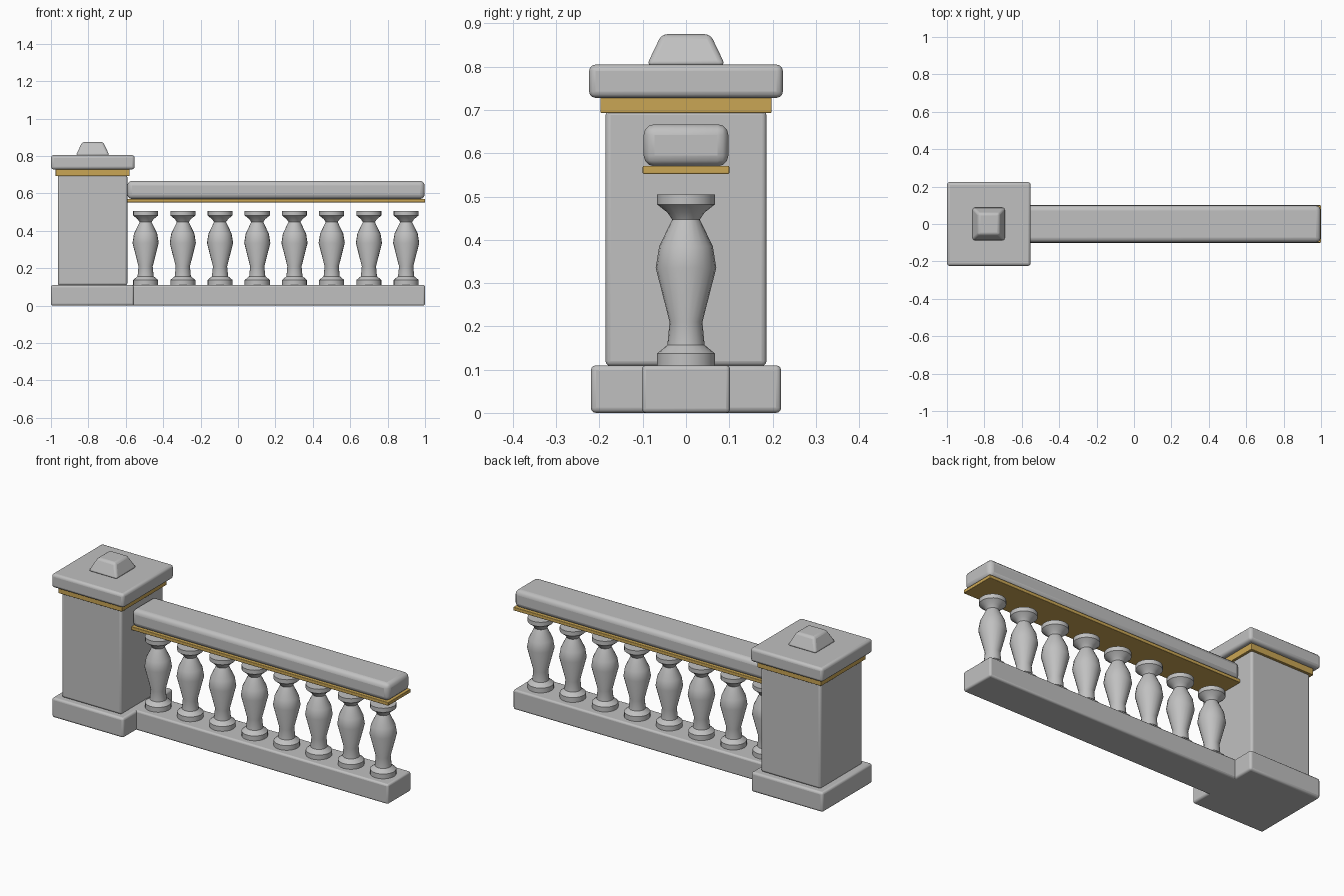
import bpy, bmesh, math

if "Cube" in bpy.data.objects:
    bpy.data.objects.remove(bpy.data.objects["Cube"])


def material(name, rgb):
    m = bpy.data.materials.new(name)
    m.diffuse_color = (*rgb, 1)
    m.use_nodes = True
    m.node_tree.nodes["Principled BSDF"].inputs["Base Color"].default_value = m.diffuse_color
    return m


stone = material("grey stone", (0.53, 0.53, 0.53))
gold = material("gold trim", (0.59, 0.38, 0.09))


def finish(name, bm, mat, bevel=0, segments=3):
    bmesh.ops.recalc_face_normals(bm, faces=bm.faces)
    mesh = bpy.data.meshes.new(name)
    bm.to_mesh(mesh)
    bm.free()
    ob = bpy.data.objects.new(name, mesh)
    bpy.context.collection.objects.link(ob)
    mesh.materials.append(mat)
    if bevel:
        mod = ob.modifiers.new("rounded edges", "BEVEL")
        mod.width, mod.segments = bevel, segments
    bpy.ops.object.select_all(action="DESELECT")
    ob.select_set(True)
    bpy.context.view_layer.objects.active = ob
    bpy.ops.object.shade_smooth_by_angle(angle=math.radians(35))
    return ob


def block(name, x0, x1, half_y, z0, z1, mat, bevel, top=1.0):
    """Box between two x and z limits; top scales the upper face."""
    bm = bmesh.new()
    bmesh.ops.create_cube(bm, size=1)
    for v in bm.verts:
        s = top if v.co.z > 0 else 1
        v.co = ((x0 + x1) / 2 + v.co.x * (x1 - x0) * s,
                v.co.y * 2 * half_y * s, z0 if v.co.z < 0 else z1)
    return finish(name, bm, mat, bevel)


# Post, from the ground up
block("post_plinth", -1.0, -0.556, 0.22, 0, 0.11, stone, 0.012)
block("post_shaft", -0.963, -0.592, 0.186, 0.108, 0.7, stone, 0.012)
block("post_trim", -0.975, -0.58, 0.198, 0.693, 0.73, gold, 0.003)
block("post_cap", -1.0, -0.553, 0.224, 0.728, 0.805, stone, 0.015)
block("post_finial", -0.867, -0.687, 0.091, 0.803, 0.875, stone, 0.012, top=0.62)

# Rails
block("bottom_rail", -0.59, 1.0, 0.102, 0, 0.11, stone, 0.01)
block("handrail_trim", -0.592, 1.0, 0.1, 0.552, 0.571, gold, 0.003)
block("handrail", -0.592, 0.998, 0.098, 0.57, 0.667, stone, 0.025)

# Turned balusters: (radius, height) profile spun round z
PROFILE = [(0.067, 0.108), (0.067, 0.137), (0.043, 0.157), (0.038, 0.21),
           (0.07, 0.335), (0.062, 0.385), (0.032, 0.447), (0.043, 0.463),
           (0.067, 0.482), (0.067, 0.505)]
SIDES = 20


def baluster(name, x):
    bm = bmesh.new()
    rings = []
    for r, z in PROFILE:
        rings.append([bm.verts.new((x + r * math.cos(a), r * math.sin(a), z))
                      for a in (2 * math.pi * i / SIDES for i in range(SIDES))])
    for low, high in zip(rings, rings[1:]):
        for i in range(SIDES):
            j = (i + 1) % SIDES
            bm.faces.new((low[i], low[j], high[j], high[i]))
    bm.faces.new(rings[0])
    bm.faces.new(rings[-1])
    return finish(name, bm, stone)


for n in range(8):
    baluster(f"baluster_{n + 1}", -0.494 + n * 0.199)
